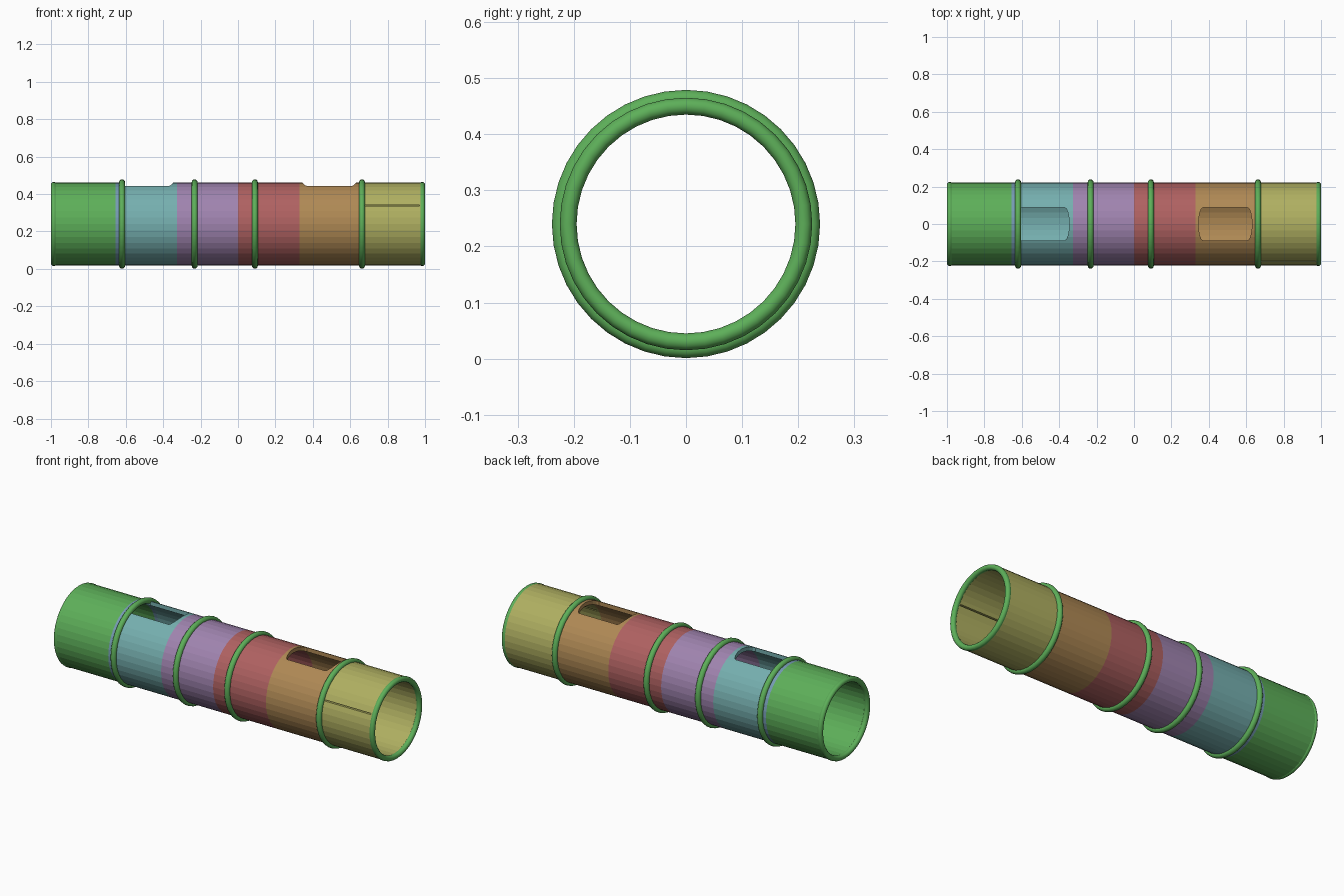
import bpy, bmesh, math

if "Cube" in bpy.data.objects:
    bpy.data.objects.remove(bpy.data.objects["Cube"])

CZ = 0.24            # height of the tube axis
R_OUT, R_IN = 0.222, 0.2
SIDES = 40


def material(name, rgb):
    m = bpy.data.materials.new(name)
    m.diffuse_color = (*rgb, 1)
    m.use_nodes = True
    m.node_tree.nodes["Principled BSDF"].inputs["Base Color"].default_value = m.diffuse_color
    return m


GREEN = material("green", (0.11, 0.43, 0.10))
BLUE = material("pale_blue", (0.18, 0.33, 0.45))
TEAL = material("teal", (0.18, 0.43, 0.43))
PURPLE = material("purple", (0.35, 0.23, 0.43))
RED = material("red", (0.43, 0.12, 0.12))
BROWN = material("brown", (0.43, 0.25, 0.09))
YELLOW = material("yellow", (0.43, 0.43, 0.12))


def make_object(name, bm, mat=None):
    bmesh.ops.recalc_face_normals(bm, faces=bm.faces)
    me = bpy.data.meshes.new(name)
    bm.to_mesh(me)
    bm.free()
    ob = bpy.data.objects.new(name, me)
    bpy.context.collection.objects.link(ob)
    if mat:
        me.materials.append(mat)
    return ob


def revolve(name, profile, mat, sides=SIDES):
    """Sweep a closed (x, radius) profile round the tube axis."""
    bm = bmesh.new()
    loops = []
    for i in range(sides):
        a = math.tau * i / sides
        loops.append([bm.verts.new((x, r * math.sin(a), CZ + r * math.cos(a)))
                      for x, r in profile])
    n = len(profile)
    for i in range(sides):
        p, q = loops[i], loops[(i + 1) % sides]
        for j in range(n):
            k = (j + 1) % n
            bm.faces.new((p[j], p[k], q[k], q[j]))
    return make_object(name, bm, mat)


def tube(name, x0, x1, mat):
    return revolve(name, [(x0, R_IN), (x1, R_IN), (x1, R_OUT), (x0, R_OUT)], mat)


def ring(name, x, major, minor):
    prof = [(x + minor * math.cos(math.tau * i / 12),
             major + minor * math.sin(math.tau * i / 12)) for i in range(12)]
    ob = revolve(name, prof, GREEN)
    for p in ob.data.polygons:
        p.use_smooth = True
    return ob


def cut(target, cutter):
    mod = target.modifiers.new("cut", 'BOOLEAN')
    mod.object = cutter
    mod.operation = 'DIFFERENCE'
    mod.solver = 'EXACT'
    bpy.context.view_layer.objects.active = target
    bpy.ops.object.modifier_apply(modifier=mod.name)
    bpy.data.objects.remove(cutter)


def window_cutter(cx):
    """Upright prism with straight sides and bulging ends."""
    pts = []
    for s in (1, -1):
        for i in range(9):
            t = math.pi * (i / 8 - 0.5)
            pts.append((cx + s * (0.118 + 0.025 * math.cos(t)), s * 0.088 * math.sin(t)))
    bm = bmesh.new()
    face = bm.faces.new([bm.verts.new((x, y, CZ + 0.08)) for x, y in pts])
    res = bmesh.ops.extrude_face_region(bm, geom=[face])
    for v in res["geom"]:
        if isinstance(v, bmesh.types.BMVert):
            v.co.z += 0.3
    return make_object("window_cutter", bm)


# Coloured tube sections
tube("left_section", -0.99, -0.655, GREEN)
tube("thin_band", -0.655, -0.635, BLUE)
teal = tube("left_window_section", -0.635, -0.325, TEAL)
tube("left_middle_section", -0.325, 0.0, PURPLE)
tube("right_middle_section", 0.0, 0.33, RED)
brown = tube("right_window_section", 0.33, 0.665, BROWN)
yellow = tube("right_section", 0.665, 0.99, YELLOW)

# Windows in the top
cut(teal, window_cutter(-0.489))
cut(brown, window_cutter(0.488))

# Thin slit in the front of the right section
bm = bmesh.new()
bmesh.ops.create_cube(bm, size=1)
for v in bm.verts:
    v.co = (0.825 + v.co.x * 0.29, -0.2 + v.co.y * 0.14, 0.338 + v.co.z * 0.006)
cut(yellow, make_object("slit_cutter", bm))

# Raised rings along the tube and rolled rims at the ends
for i, x in enumerate((-0.62, -0.232, 0.09, 0.663)):
    ring(f"ring_{i + 1}", x, 0.223, 0.016)
for side, x in (("left", -0.985), ("right", 0.985)):
    ring(f"{side}_rim", x, 0.21, 0.015)
